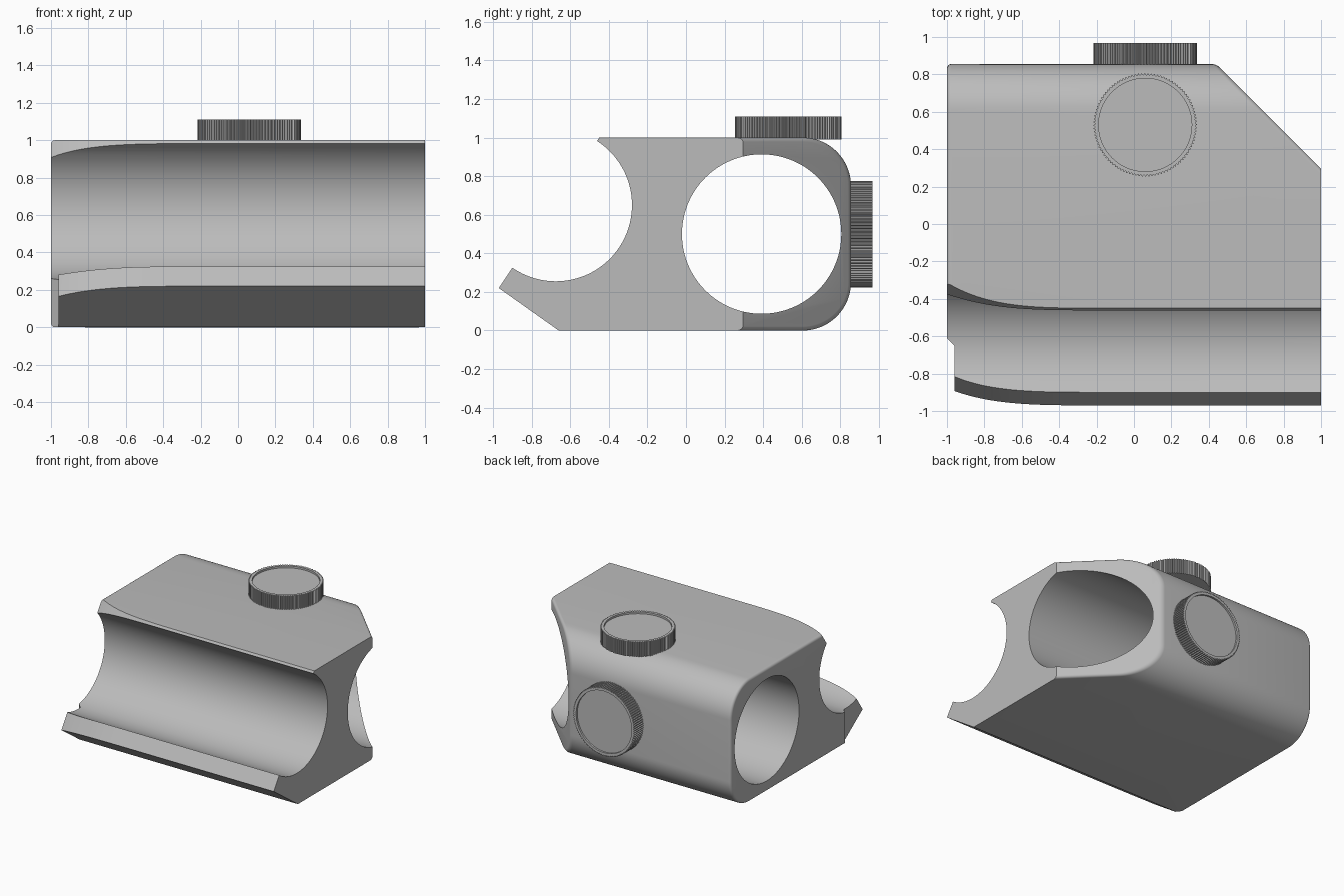
import bpy, bmesh, math
from mathutils import Vector, Matrix

cube = bpy.data.objects.get("Cube")
if cube:
    bpy.data.objects.remove(cube, do_unlink=True)

grey = bpy.data.materials.new("plain grey")
grey.use_nodes = True
grey.diffuse_color = (0.5, 0.5, 0.5, 1)
grey.node_tree.nodes["Principled BSDF"].inputs["Base Color"].default_value = (0.5, 0.5, 0.5, 1)


def make_object(name, bm):
    bmesh.ops.recalc_face_normals(bm, faces=bm.faces)
    mesh = bpy.data.meshes.new(name)
    bm.to_mesh(mesh)
    bm.free()
    mesh.materials.append(grey)
    obj = bpy.data.objects.new(name, mesh)
    bpy.context.collection.objects.link(obj)
    return obj


def prism(points, travel):
    """Closed outline of 3D points swept along a vector."""
    bm = bmesh.new()
    face = bm.faces.new([bm.verts.new(p) for p in points])
    swept = bmesh.ops.extrude_face_region(bm, geom=[face])
    verts = [v for v in swept["geom"] if isinstance(v, bmesh.types.BMVert)]
    bmesh.ops.translate(bm, verts=verts, vec=travel)
    return bm


def arc(cy, cz, r, start, end, steps):
    angles = [math.radians(start + (end - start) * i / steps) for i in range(steps + 1)]
    return [(cy + r * math.cos(a), cz + r * math.sin(a)) for a in angles]


def activate(obj):
    bpy.ops.object.select_all(action='DESELECT')
    obj.select_set(True)
    bpy.context.view_layer.objects.active = obj


def cut(target, cutter):
    cutter.hide_render = True
    mod = target.modifiers.new("cut", 'BOOLEAN')
    mod.operation = 'DIFFERENCE'
    mod.solver = 'EXACT'
    mod.object = cutter
    activate(target)
    bpy.ops.object.modifier_apply(modifier=mod.name)
    bpy.data.objects.remove(cutter, do_unlink=True)


# Body block: rounded back, sloped underside at the front
outline = [(-0.66, 0)] + arc(0.605, 0.25, 0.25, -90, 0, 20) + arc(0.605, 0.75, 0.25, 0, 90, 20)
outline += [(-1.1, 1), (-1.1, 0.312)]
bm = prism([(-1, y, z) for y, z in outline], (2, 0, 0))

# Slanted rear corner
corner, slant = Vector((0.44, 0.855, 0)), Vector((1, 1, 0)).normalized()
bmesh.ops.bisect_plane(bm, geom=bm.verts[:] + bm.edges[:] + bm.faces[:], plane_co=corner,
                       plane_no=slant, clear_outer=True)
bmesh.ops.holes_fill(bm, edges=[e for e in bm.edges if e.is_boundary])
bmesh.ops.recalc_face_normals(bm, faces=bm.faces)


# Soft rim round the slanted face and the plain end
def on_rim(edge):
    ends = [v.co for v in edge.verts]
    slanted = all(abs((p - corner).dot(slant)) < 1e-4 for p in ends)
    return (slanted and min(p.x for p in ends) < 0.99) or all(p.x < -0.999 for p in ends)


bmesh.ops.bevel(bm, geom=[e for e in bm.edges if on_rim(e)], offset=0.022, segments=4,
                profile=0.5, affect='EDGES', clamp_overlap=True)
body = make_object("body", bm)

# Front lip plane, flaring inward near the plain end
along = Vector((0, 0.555, 0.832))
inward = Vector((0, 0.832, -0.555))
base = Vector((0, -0.97, 0.22)) - along
flare = []
for i in range(33):
    x = -1.05 + 0.95 * i / 32
    flare.append((x, 0.113 * ((-0.1 - x) / 0.9) ** 4))
flare += [(1.1, 0), (1.1, -1), (-1.05, -1)]
lip = prism([base + inward * s + Vector((x, 0, 0)) for x, s in flare], along * 3)
cut(body, make_object("lip_cutter", lip))

# Open front groove and through bore
for name, cy, cz, r in (("groove_cutter", -0.675, 0.65, 0.395), ("bore_cutter", 0.392, 0.5, 0.413)):
    ring = arc(cy, cz, r, 0, 360, 128)[:-1]
    cut(body, make_object(name, prism([(-1.2, y, z) for y, z in ring], (2.4, 0, 0))))

# Small step at the end of the lower lip
step = [(-1.04, -0.57), (-0.96, -0.65), (-0.96, -1.2), (-1.2, -1.2), (-1.2, -0.57)]
cut(body, make_object("step_cutter", prism([(x, y, -0.2) for x, y in step], (0, 0, 1.4))))


# Knurled knobs with a shallow recessed cap
def knob(name, matrix):
    teeth = 100
    rim = []
    for i in range(teeth * 4):
        r = 0.276 if i % 4 < 2 else 0.268
        a = math.tau * i / (teeth * 4)
        rim.append((r * math.cos(a), r * math.sin(a), -0.01))
    bm = prism(rim, (0, 0, 0.12))
    obj = make_object(name, bm)
    disc = [(x, y, 0.095) for x, y in arc(0, 0, 0.249, 0, 360, 96)[:-1]]
    cut(obj, make_object("recess_cutter", prism(disc, (0, 0, 0.1))))
    obj.data.transform(matrix)
    return obj


top_knob = knob("top_knob", Matrix.Translation((0.06, 0.53, 1)))
back_knob = knob("back_knob", Matrix.Translation((0.06, 0.857, 0.5)) @ Matrix.Rotation(-math.pi / 2, 4, 'X'))

for obj in (body, top_knob, back_knob):
    activate(obj)
    bpy.ops.object.shade_smooth_by_angle(angle=math.radians(28))
